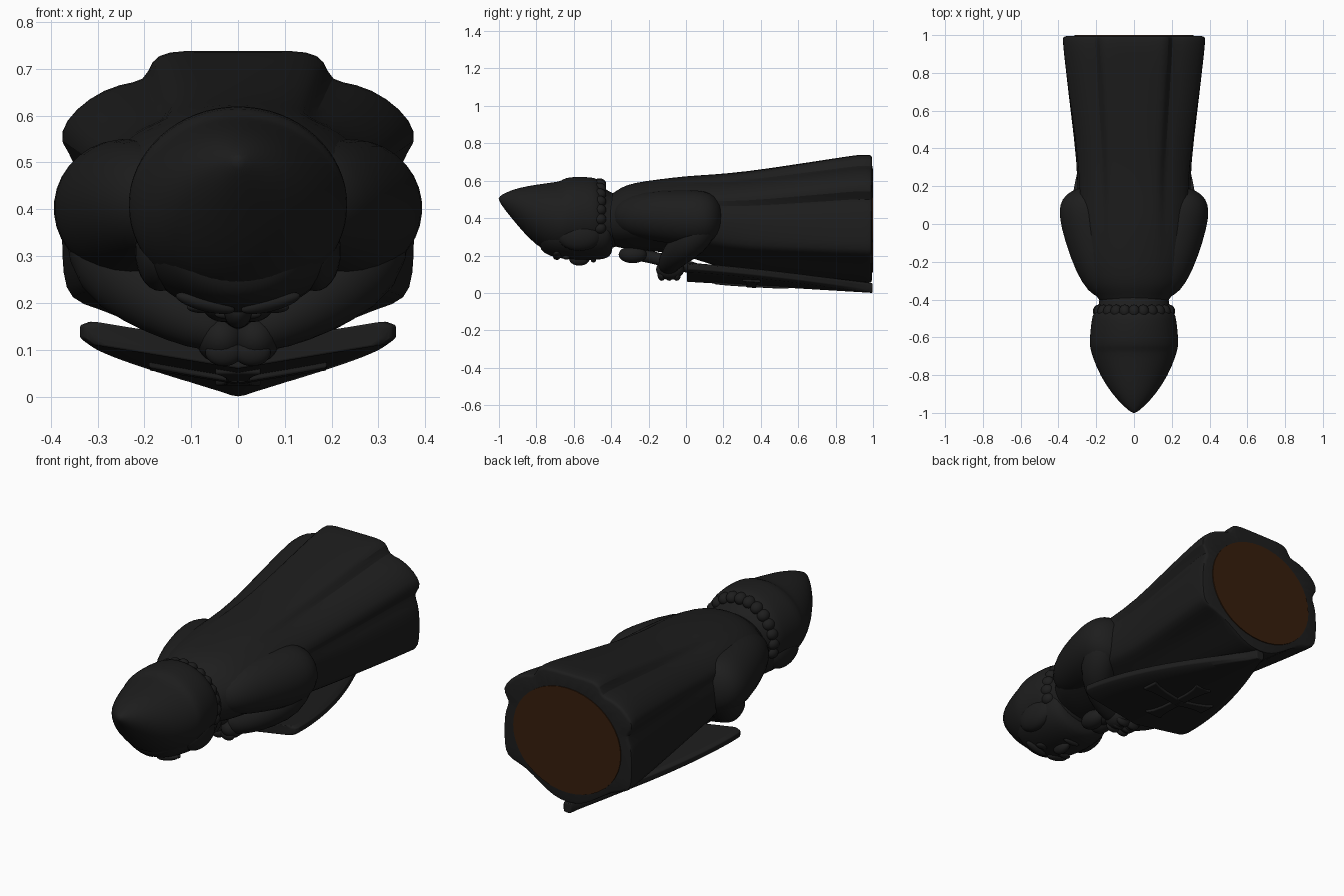
import bpy, bmesh, math
from mathutils import Vector

if "Cube" in bpy.data.objects:
    bpy.data.objects.remove(bpy.data.objects["Cube"])


def material(name, col):
    m = bpy.data.materials.new(name)
    m.diffuse_color = (*col, 1)
    m.use_nodes = True
    m.node_tree.nodes["Principled BSDF"].inputs["Base Color"].default_value = m.diffuse_color
    return m


BLACK = material("charcoal black", (0.0125, 0.0125, 0.0125))
BROWN = material("brown felt", (0.037, 0.0125, 0.0035))


def smooth(ob, angle=50):
    bpy.ops.object.select_all(action='DESELECT')
    ob.select_set(True)
    bpy.context.view_layer.objects.active = ob
    bpy.ops.object.shade_smooth_by_angle(angle=math.radians(angle))


def loft(name, rings, mat=BLACK, subd=1, bevel=0, angle=50):
    """Skin a list of equal-length rings and cap both ends."""
    bm = bmesh.new()
    vr = [[bm.verts.new(p) for p in r] for r in rings]
    n = len(rings[0])
    for a, b in zip(vr, vr[1:]):
        for i in range(n):
            j = (i + 1) % n
            bm.faces.new((a[i], a[j], b[j], b[i]))
    bm.faces.new(vr[0])
    bm.faces.new(vr[-1])
    bmesh.ops.recalc_face_normals(bm, faces=bm.faces[:])
    me = bpy.data.meshes.new(name)
    bm.to_mesh(me)
    bm.free()
    me.materials.append(mat)
    ob = bpy.data.objects.new(name, me)
    bpy.context.collection.objects.link(ob)
    smooth(ob, angle)
    if bevel:
        m = ob.modifiers.new("bevel", 'BEVEL')
        m.width, m.segments = bevel, 3
    if subd:
        m = ob.modifiers.new("subsurf", 'SUBSURF')
        m.levels = m.render_levels = subd
    return ob


def ellipse(y, w, zb, zt, n=32):
    cz, h = (zb + zt) / 2, (zt - zb) / 2
    return [(w * math.sin(t), y, cz + h * math.cos(t))
            for t in (2 * math.pi * i / n for i in range(n))]


def tube(name, path, n=16):
    """Round limb through points (x, y, z, radius)."""
    pts = [Vector(p[:3]) for p in path]
    rings = []
    for k, p in enumerate(pts):
        d = pts[min(k + 1, len(pts) - 1)] - pts[max(k - 1, 0)]
        d.normalize()
        u = d.cross(Vector((0.3, 0.1, 1))).normalized()
        v = d.cross(u)
        rings.append([p + path[k][3] * (u * math.cos(t) + v * math.sin(t))
                      for t in (2 * math.pi * i / n for i in range(n))])
    return loft(name, rings)


def blob(name, loc, size, rot=(0, 0, 0)):
    bpy.ops.mesh.primitive_uv_sphere_add(segments=24, ring_count=14, location=loc, rotation=rot)
    ob = bpy.context.object
    ob.name, ob.scale = name, size
    ob.data.materials.append(BLACK)
    smooth(ob, 60)
    return ob


# Robe: folded hem section that blends into an oval at the shoulders
half = [(0, .737), (.08, .737), (.15, .736), (.184, .718), (.194, .67), (.25, .668),
        (.315, .637), (.366, .588), (.38, .54), (.336, .50), (.364, .455), (.372, .38),
        (.372, .30), (.366, .225), (.335, .195), (.25, .175), (.16, .11), (.08, .06), (0, .05)]
unit = [(x / .373, (z - .05) / .687 * 2 - 1) for x, z in half]
unit += [(-u, v) for u, v in unit[-2:0:-1]]


def robe_ring(y, w, zb, zt, f):
    out = []
    for u, v in unit:
        r = math.hypot(u, v)
        a = u / r * (1 - f) + u * f
        b = v / r * (1 - f) + v * f
        out.append((w * a, y, (zb + zt) / 2 + (zt - zb) / 2 * b))
    return out


stations = [(-.44, .175, .26, .52, 0), (-.39, .188, .25, .53, 0), (-.35, .23, .24, .565, 0),
            (-.28, .268, .23, .59, 0), (-.15, .295, .22, .608, .05), (0, .3, .20, .626, .2),
            (.12, .3, .15, .632, .4), (.32, .303, .11, .648, .65), (.6, .338, .085, .69, .85),
            (.8, .36, .065, .72, 1), (.92, .374, .055, .739, 1), (.975, .378, .05, .739, 1),
            (.992, .376, .052, .735, 1), (.997, .367, .06, .728, 1)]
loft("robe", [robe_ring(*s) for s in stations])

# Felt pad on the underside of the base
loft("felt_pad", [ellipse(y, .316, .11, .665, 40) for y in (.992, 1.0)], BROWN, 0)

# Pointed helmet and the narrower face beneath it
head = [(-1.002, .008, .495, .512), (-.97, .05, .445, .535), (-.9, .117, .36, .562),
        (-.8, .182, .245, .58), (-.7, .222, .207, .593), (-.665, .23, .2, .6),
        (-.645, .236, .2, .618), (-.58, .234, .2, .622), (-.5, .224, .205, .62),
        (-.468, .215, .21, .608), (-.45, .192, .22, .57), (-.40, .183, .24, .532),
        (-.34, .18, .25, .53)]
loft("helmet", [ellipse(*s) for s in head])
face = [(-.79, .11, .25, .42), (-.76, .15, .21, .44), (-.7, .185, .188, .45),
        (-.62, .205, .178, .46), (-.52, .205, .174, .46), (-.44, .19, .178, .46),
        (-.405, .17, .195, .45), (-.39, .14, .23, .42)]
loft("face", [ellipse(*s) for s in face])

# Slightly wavy hair row below the helmet rim
for i in range(15):
    t = math.radians(-105 + 15 * i)
    blob("hair_curl", (.187 * math.sin(t), -.462, .395 + .187 * math.cos(t)), (.031, .035, .031))

# Facial features, looking down
blob("nose", (0, -.57, .182), (.03, .055, .036))
blob("mouth", (0, -.495, .175), (.05, .014, .012))

for s in (-1, 1):
    blob("brow", (s * .07, -.69, .2), (.065, .022, .018), (0, -s * .25, 0))
    blob("eye", (s * .075, -.64, .19), (.034, .02, .012))
    blob("side_flap", (s * .165, -.57, .31), (.055, .12, .085))
    # Sleeve from the shoulder back to the elbow
    tube("upper_arm", [(s * x, y, z, r) for x, y, z, r in (
        (.13, -.38, .41, .05), (.15, -.33, .41, .10), (.185, -.22, .415, .132),
        (.226, -.05, .405, .15), (.25, .06, .402, .152), (.262, .13, .402, .138),
        (.272, .175, .402, .095), (.275, .193, .402, .03))])
    # Forearm coming round to the front
    tube("forearm", [(s * x, y, z, r) for x, y, z, r in (
        (.29, .12, .40, .07), (.285, .09, .36, .09), (.265, .03, .28, .098),
        (.2, -.04, .225, .082), (.12, -.08, .175, .066), (.05, -.1, .145, .055),
        (.01, -.1, .13, .03))])
    # Hands stacked on the grip, fingers as small rolls
    blob("hand", (s * .035, -.085, .125), (.055, .075, .055))
    blob("upper_fist", (s * .03, -.285, .205), (.05, .075, .046))
    for k in range(3):
        blob("finger", (s * .03, -.13 + .04 * k, .095), (.04, .022, .03))

tube("sword_grip", [(0, -.33, .21, .03), (0, -.2, .2, .035), (0, 0, .14, .035), (0, .1, .12, .03)])


# Shield with a central ridge, tapering to a point at the hem
def shield_z(x, y):
    return .06 - .06 * y + .165 * abs(x)


rings = []
for y, inset in [(.005, .03), (.012, .01)] + [(.03 + .97 * i / 16, 0) for i in range(17)]:
    w = max(.338 * (1 - max(y - .02, 0) ** 1.6) - inset, .022)
    e = max(w - .022, w * .85)
    xs = [-w] + [e * (k / 4 - 1) for k in range(9)] + [w]
    yy = min(y, .997)
    low = [(x, yy, shield_z(x, yy) + (.012 if abs(x) == w else 0)) for x in xs]
    high = [(x, yy, shield_z(x, yy) + (.038 if abs(x) == w else .05)) for x in xs]
    rings.append(low + high[::-1])
loft("shield", rings, subd=0, bevel=.004, angle=35)


# Raised plain cross on the shield face, flared at the ends
def bar(name, steps):
    rr = []
    for x0, x1, y0, y1 in steps:
        low = [(x0, y0, shield_z(x0, y0)), (x1, y1, shield_z(x1, y1))]
        rr.append([(a, b, c - .012) for a, b, c in low] + [(a, b, c + .01) for a, b, c in reversed(low)])
    loft(name, rr, subd=0, bevel=.005)


for s in (-1, 1):
    bar("cross_side", [(s * x, s * x, .35 - h, .35 + h) for x, h in
                       ((0, .025), (.1, .027), (.15, .035), (.19, .05))])
    bar("cross_upright", [(-h, h, .35 + s * d, .35 + s * d) for d, h in
                          ((0, .025), (.1, .027), (.16, .035), (.2, .05))])
